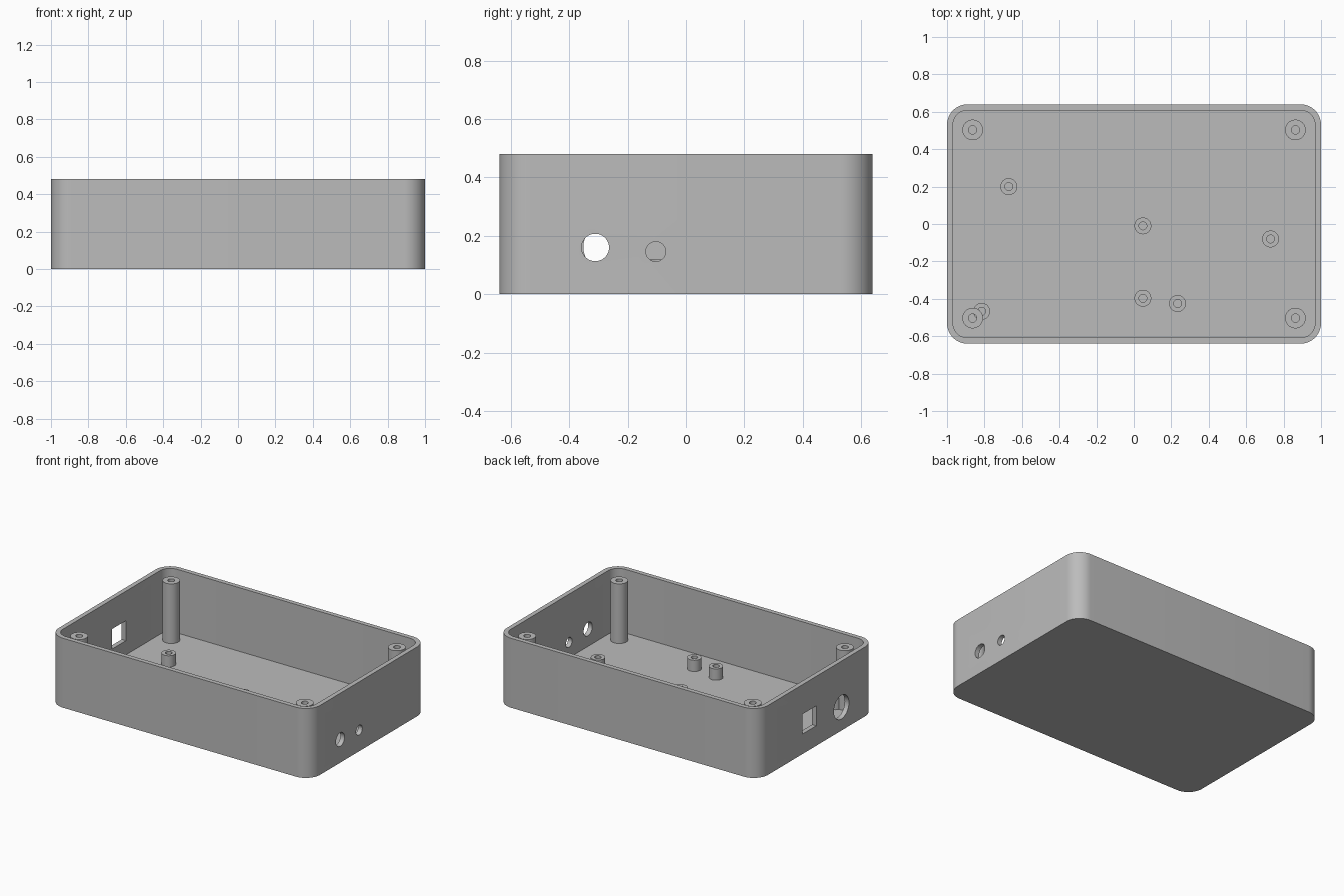
import bpy, bmesh
from math import sin, cos, pi, radians

cube = bpy.data.objects.get("Cube")
if cube:
    bpy.data.objects.remove(cube, do_unlink=True)

LENGTH, WIDTH, HEIGHT = 2.0, 1.28, 0.48
WALL, FLOOR, CORNER = 0.032, 0.04, 0.11

grey = bpy.data.materials.new("plain grey")
grey.use_nodes = True
colour = (0.5, 0.5, 0.5, 1)
grey.diffuse_color = colour
grey.node_tree.nodes["Principled BSDF"].inputs["Base Color"].default_value = colour


def finish(bm, name):
    bmesh.ops.recalc_face_normals(bm, faces=bm.faces)
    mesh = bpy.data.meshes.new(name)
    bm.to_mesh(mesh)
    bm.free()
    mesh.materials.append(grey)
    obj = bpy.data.objects.new(name, mesh)
    bpy.context.collection.objects.link(obj)
    return obj


def smooth(obj):
    bpy.ops.object.select_all(action='DESELECT')
    obj.select_set(True)
    bpy.context.view_layer.objects.active = obj
    bpy.ops.object.shade_smooth_by_angle(angle=radians(30))


def prism(name, outline, axis, start, end):
    """Extrude a 2D outline along z or x."""
    bm = bmesh.new()
    place = (lambda a, b: (a, b, start)) if axis == 'z' else (lambda a, b: (start, a, b))
    face = bm.faces.new([bm.verts.new(place(a, b)) for a, b in outline])
    moved = bmesh.ops.extrude_face_region(bm, geom=[face])["geom"]
    depth = end - start
    bmesh.ops.translate(bm, verts=[v for v in moved if isinstance(v, bmesh.types.BMVert)],
                        vec=(0, 0, depth) if axis == 'z' else (depth, 0, 0))
    return finish(bm, name)


def rounded_rect(half_x, half_y, radius, steps=12):
    points = []
    for quarter, (sx, sy) in enumerate(((1, 1), (-1, 1), (-1, -1), (1, -1))):
        for i in range(steps + 1):
            t = (quarter + i / steps) * pi / 2
            points.append((sx * (half_x - radius) + radius * cos(t),
                           sy * (half_y - radius) + radius * sin(t)))
    return points


def circle(y, z, radius, steps=48):
    return [(y + radius * cos(2 * pi * i / steps), z + radius * sin(2 * pi * i / steps))
            for i in range(steps)]


def cut(obj, cutter):
    mod = obj.modifiers.new("cut", 'BOOLEAN')
    mod.operation = 'DIFFERENCE'
    mod.solver = 'EXACT'
    mod.object = cutter
    bpy.context.view_layer.objects.active = obj
    bpy.ops.object.modifier_apply(modifier=mod.name)
    bpy.data.objects.remove(cutter, do_unlink=True)


def post(name, x, y, radius, bore, top):
    """Hollow screw post, lathed from its half section."""
    bm = bmesh.new()
    section = [(radius, FLOOR - 0.01), (radius, top), (bore, top), (bore, FLOOR + 0.002),
               (0, FLOOR + 0.002)]
    verts = [bm.verts.new((r, 0, z)) for r, z in section]
    edges = [bm.edges.new(pair) for pair in zip(verts, verts[1:])]
    bmesh.ops.spin(bm, geom=verts + edges, cent=(0, 0, 0), axis=(0, 0, 1),
                   angle=2 * pi, steps=40)
    bmesh.ops.remove_doubles(bm, verts=bm.verts, dist=0.0001)
    # Close the foot inside the floor
    bmesh.ops.holes_fill(bm, edges=[e for e in bm.edges if e.is_boundary])
    obj = finish(bm, name)
    obj.location = (x, y, 0)
    smooth(obj)


# Open box with hollow inside
box = prism("box_shell", rounded_rect(LENGTH / 2, WIDTH / 2, CORNER), 'z', 0, HEIGHT)
cut(box, prism("cavity", rounded_rect(LENGTH / 2 - WALL, WIDTH / 2 - WALL, CORNER - WALL),
               'z', FLOOR, HEIGHT + 0.1))

# Two round ports in the left wall
for y, z, r in ((-0.311, 0.16, 0.047), (-0.104, 0.146, 0.034)):
    cut(box, prism("port", circle(y, z, r), 'x', 0.9, 1.1))

# Large round port and square port in the right wall
cut(box, prism("large_port", circle(-0.27, 0.162, 0.082), 'x', -1.1, -0.9))
cut(box, prism("square_port", [(0.005, 0.138), (0.158, 0.138), (0.158, 0.276), (0.005, 0.276)],
               'x', -1.1, -0.9))
smooth(box)

# Tall lid posts in the corners
for side, x in (("right", -0.863), ("left", 0.863)):
    for end, y in (("front", -0.503), ("back", 0.503)):
        post(f"lid_post_{end}_{side}", x, y, 0.055, 0.022, 0.452)

# Short board posts on the floor
for i, (x, y) in enumerate(((-0.67, 0.2), (0.048, -0.01), (0.73, -0.08),
                            (0.048, -0.397), (0.233, -0.425), (-0.815, -0.467))):
    post(f"board_post_{i + 1}", x, y, 0.045, 0.021, 0.118)
